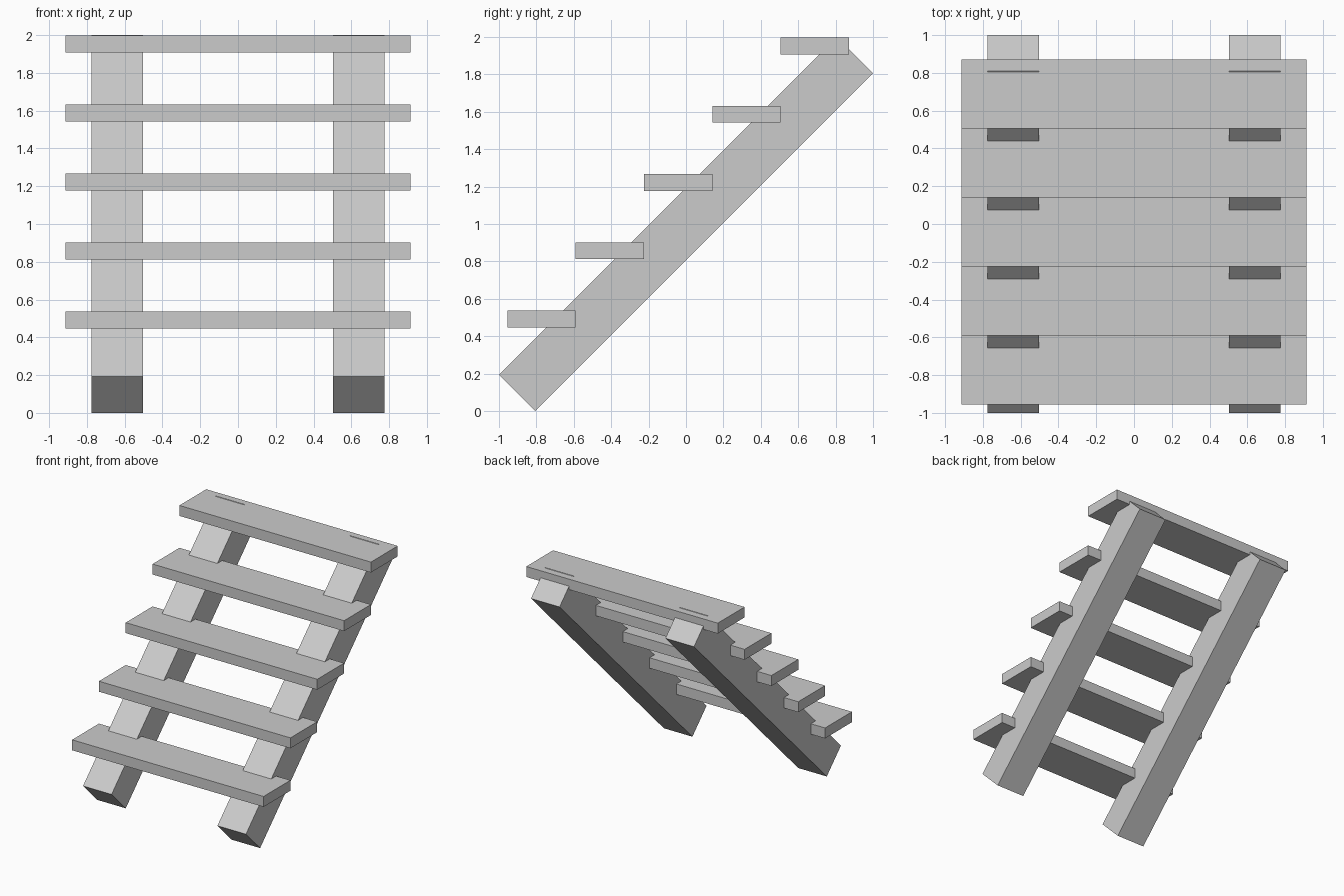
import bpy
from math import radians, sqrt

cube = bpy.data.objects.get("Cube")
if cube:
    bpy.data.objects.remove(cube, do_unlink=True)

# Single plain grey
GREY = (0.6, 0.6, 0.6, 1.0)
grey = bpy.data.materials.new("plain_grey")
grey.use_nodes = True
grey.diffuse_color = GREY
grey.node_tree.nodes["Principled BSDF"].inputs["Base Color"].default_value = GREY


def box(name, center, size, tilt=0.0):
    """Flat-shaded box, tilted about the x axis."""
    bpy.ops.mesh.primitive_cube_add(size=1, location=center)
    obj = bpy.context.object
    obj.name = name
    obj.scale = size
    bpy.ops.object.transform_apply(location=False, rotation=False, scale=True)
    obj.rotation_euler.x = radians(tilt)
    obj.data.materials.append(grey)
    return obj


# Two square-ended stringers, sloping up towards the back at 45 degrees
END = 0.193                       # horizontal reach of the cut end
LENGTH = (2 - END) * sqrt(2)
DEPTH = END * sqrt(2)
for side, x in (("left", 0.64), ("right", -0.64)):
    box(side + "_stringer", (x, 0, 1), (0.272, LENGTH, DEPTH), 45)

# Five level treads let into the stringers
RUN = 0.365
THICK = 0.09
for i in range(5):
    y = -0.772 + i * RUN
    z = 0.492 + i * RUN
    box(f"tread_{i + 1}", (0, y, z), (1.824, RUN, THICK))
